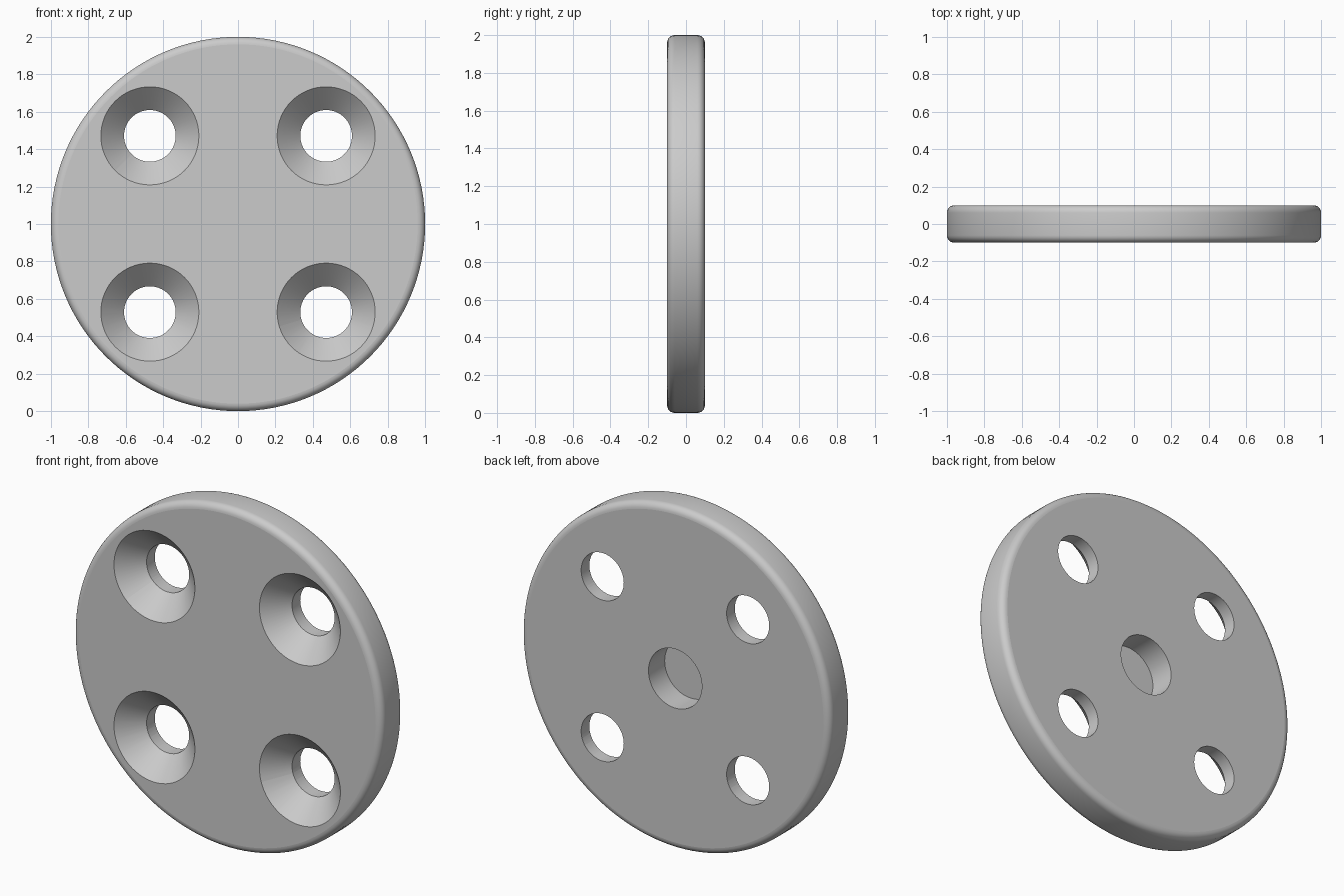
import bpy
import math

THICK = 0.2
FRONT, BACK = -THICK / 2, THICK / 2
OFFSET = 0.471

cube = bpy.data.objects.get("Cube")
if cube:
    bpy.data.objects.remove(cube, do_unlink=True)

grey = bpy.data.materials.new("plain_grey")
grey.use_nodes = True
colour = (0.6, 0.6, 0.6, 1)
grey.diffuse_color = colour
grey.node_tree.nodes["Principled BSDF"].inputs["Base Color"].default_value = colour


def round_part(name, x, z, y_front, y_back, r_front, r_back, sides):
    """Cylinder or cone lying along y, from y_front to y_back."""
    bpy.ops.mesh.primitive_cone_add(
        vertices=sides, radius1=r_back, radius2=r_front, depth=y_back - y_front,
        location=(x, (y_front + y_back) / 2, z), rotation=(math.pi / 2, 0, 0))
    obj = bpy.context.object
    obj.name = name
    obj.data.materials.append(grey)
    bpy.ops.object.transform_apply(location=True, rotation=True)
    return obj


# Disc with a rounded rim
disc = round_part("mounting_disc", 0, 1, FRONT, BACK, 1, 1, 128)
bevel = disc.modifiers.new("rounded_rim", 'BEVEL')
bevel.width = 0.04
bevel.segments = 6
bevel.limit_method = 'ANGLE'

# Four countersunk screw holes
cutters = []
hole, sink, depth, extra = 0.138, 0.262, 0.124, 0.05
for x in (-OFFSET, OFFSET):
    for z in (1 - OFFSET, 1 + OFFSET):
        cutters.append(round_part("screw_hole", x, z, FRONT - extra, BACK + extra,
                                  hole, hole, 64))
        cutters.append(round_part("countersink", x, z, FRONT - extra, FRONT + depth,
                                  sink + extra, hole, 64))

# Blind centre hole in the back
cutters.append(round_part("centre_hole", 0, 1, BACK - 0.15, BACK + extra, 0.173, 0.173, 64))

for cutter in cutters:
    cutter.hide_render = True
    cut = disc.modifiers.new(cutter.name, 'BOOLEAN')
    cut.operation = 'DIFFERENCE'
    cut.solver = 'EXACT'
    cut.object = cutter

# Bake the cuts and drop the cutters
bpy.ops.object.select_all(action='DESELECT')
disc.select_set(True)
bpy.context.view_layer.objects.active = disc
for modifier in list(disc.modifiers):
    bpy.ops.object.modifier_apply(modifier=modifier.name)
for cutter in cutters:
    bpy.data.objects.remove(cutter, do_unlink=True)

# Smooth rim and hole walls, flat front and back
bpy.ops.object.shade_smooth_by_angle(angle=math.radians(30))
for face in disc.data.polygons:
    if abs(face.normal.y) > 0.999:
        face.use_smooth = False
